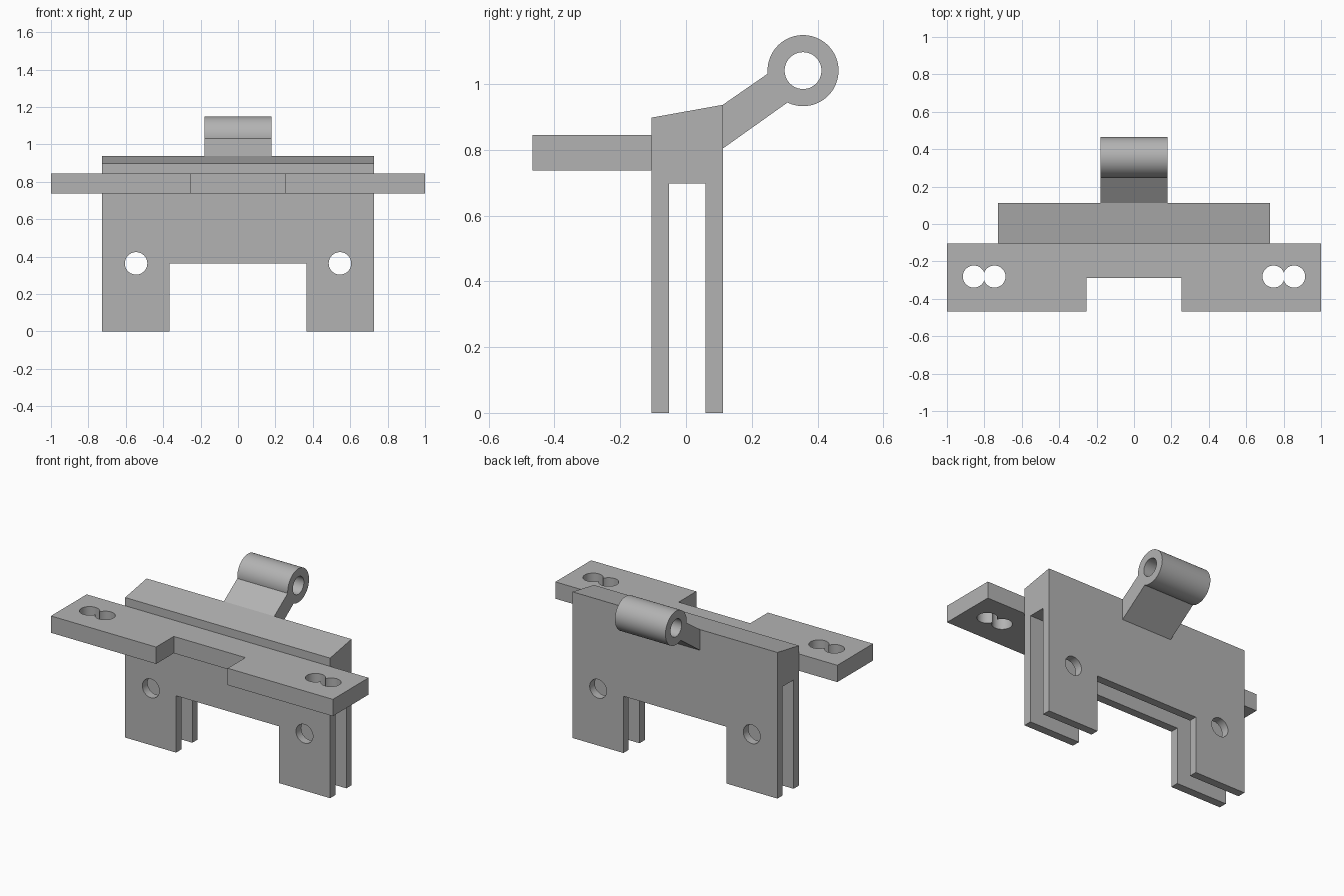
import bpy, bmesh
from math import radians, sin, cos
from mathutils import Vector

cube = bpy.data.objects.get("Cube")
if cube:
    bpy.data.objects.remove(cube, do_unlink=True)

grey = bpy.data.materials.new("Plain grey")
grey.use_nodes = True
grey.diffuse_color = (0.45, 0.45, 0.45, 1)
grey.node_tree.nodes["Principled BSDF"].inputs["Base Color"].default_value = (0.45, 0.45, 0.45, 1)


def prism(name, points, axis, start, end):
    """Extrude a closed 2D profile along an axis."""
    place = {"X": lambda a, b: (start, a, b),
             "Y": lambda a, b: (a, start, b),
             "Z": lambda a, b: (a, b, start)}[axis]
    shift = Vector([end - start if c == axis else 0 for c in "XYZ"])
    bm = bmesh.new()
    face = bm.faces.new([bm.verts.new(place(a, b)) for a, b in points])
    top = bmesh.ops.extrude_face_region(bm, geom=[face])["geom"]
    bmesh.ops.translate(bm, vec=shift, verts=[v for v in top if isinstance(v, bmesh.types.BMVert)])
    bmesh.ops.recalc_face_normals(bm, faces=bm.faces)
    mesh = bpy.data.meshes.new(name)
    bm.to_mesh(mesh)
    bm.free()
    obj = bpy.data.objects.new(name, mesh)
    mesh.materials.append(grey)
    bpy.context.collection.objects.link(obj)
    return obj


def arc(a, b, r, first=0, last=360, steps=64):
    """Points on an arc; a full turn leaves out the repeated end point."""
    count = steps if last - first == 360 else steps + 1
    angles = [radians(first + (last - first) * i / steps) for i in range(count)]
    return [(a + r * cos(t), b + r * sin(t)) for t in angles]


def rect(a0, a1, b0, b1):
    return [(a0, b0), (a1, b0), (a1, b1), (a0, b1)]


def select_only(obj):
    bpy.ops.object.select_all(action="DESELECT")
    obj.select_set(True)
    bpy.context.view_layer.objects.active = obj


def cut(obj, cutters):
    """Subtract each cutter, then shade the curved walls smooth."""
    select_only(obj)
    for cutter in cutters:
        mod = obj.modifiers.new("Cut", "BOOLEAN")
        mod.operation, mod.solver, mod.object = "DIFFERENCE", "EXACT", cutter
        bpy.ops.object.modifier_apply(modifier=mod.name)
        bpy.data.objects.remove(cutter, do_unlink=True)
    select_only(obj)
    bpy.ops.object.shade_smooth_by_angle(angle=radians(30))


FRONT, BACK = -0.105, 0.112

# Saddle body: two hanging plates joined under a sloped top
body = prism("saddle_body", [
    (FRONT, 0), (-0.052, 0), (-0.052, 0.698), (0.06, 0.698), (0.06, 0),
    (BACK, 0), (BACK, 0.937), (FRONT, 0.898)], "X", -0.727, 0.727)
body_cuts = [prism("leg_gap_cutter", rect(-0.366, 0.366, -0.1, 0.364), "Y", -0.3, 0.3)]
for side in (-1, 1):
    body_cuts.append(prism("pin_hole_cutter", arc(side * 0.545, 0.364, 0.06), "Y", -0.3, 0.3))
cut(body, body_cuts)

# Front shelf: notched flange with paired overlapping holes
shelf = prism("front_shelf", [
    (-1, FRONT), (-1, -0.467), (-0.254, -0.467), (-0.254, -0.288),
    (0.254, -0.288), (0.254, -0.467), (1, -0.467), (1, FRONT)], "Z", 0.737, 0.845)
cut(shelf, [prism("shelf_hole_cutter", arc(side * x, -0.281, 0.059), "Z", 0.6, 1)
            for side in (-1, 1) for x in (0.746, 0.856)])

# Hinge arm: slanted neck running into a bored barrel
EYE = (0.356, 1.041)
arm = prism("hinge_arm", [(BACK, 0.937), (BACK, 0.804)] + arc(*EYE, 0.108, 244, 545),
            "X", -0.179, 0.179)
cut(arm, [prism("bore_cutter", arc(*EYE, 0.056), "X", -0.3, 0.3)])
